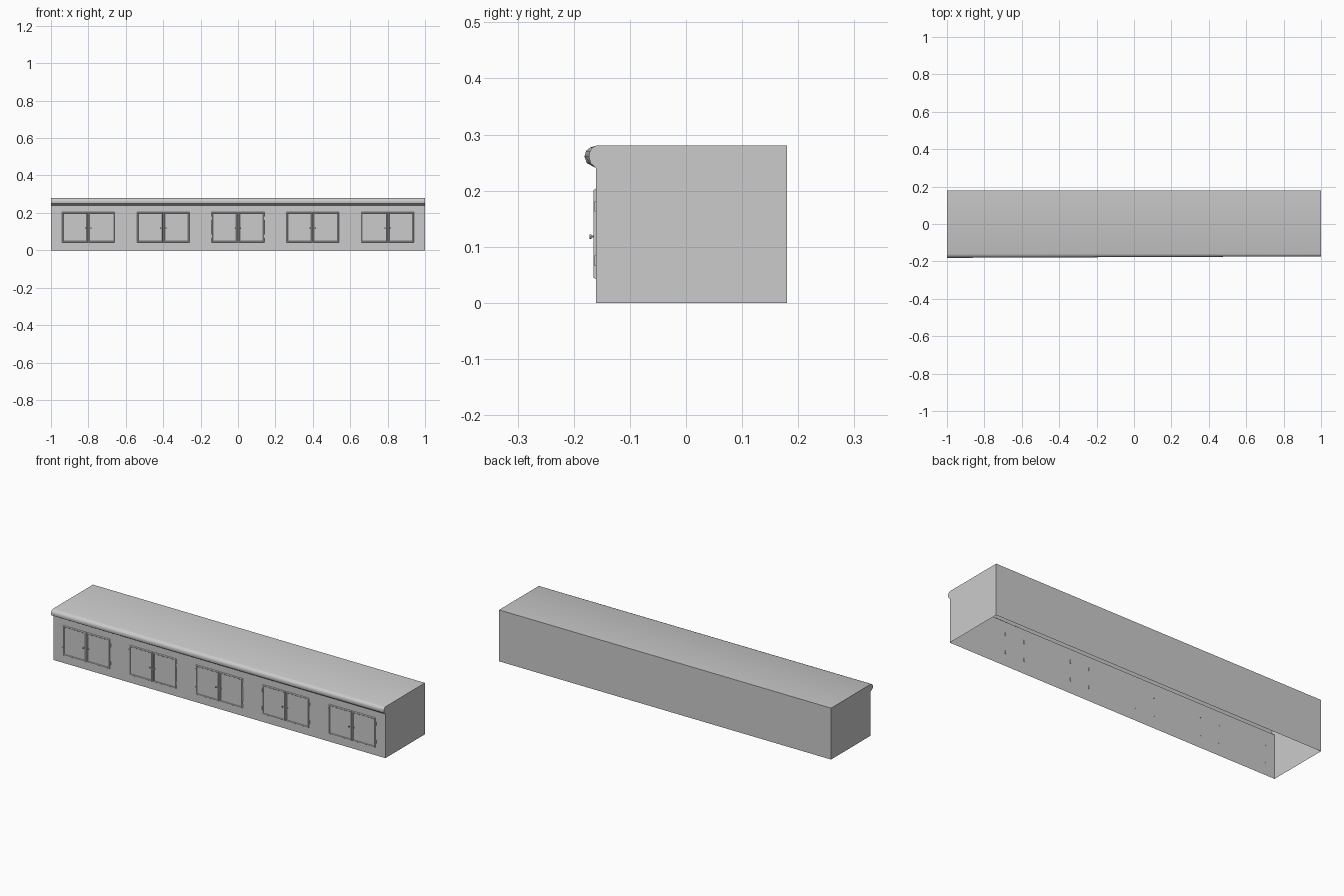
import bpy, bmesh
from mathutils import Matrix

cube = bpy.data.objects.get("Cube")
if cube:
    bpy.data.objects.remove(cube, do_unlink=True)

grey = bpy.data.materials.new("plain grey")
grey.use_nodes = True
grey.diffuse_color = (0.6, 0.6, 0.6, 1)
grey.node_tree.nodes["Principled BSDF"].inputs["Base Color"].default_value = (0.6, 0.6, 0.6, 1)

FRONT, BACK, TOP = -0.16, 0.18, 0.28


def finish(name, bm, angle=0.6):
    bmesh.ops.recalc_face_normals(bm, faces=bm.faces)
    mesh = bpy.data.meshes.new(name)
    bm.to_mesh(mesh)
    bm.free()
    mesh.materials.append(grey)
    ob = bpy.data.objects.new(name, mesh)
    bpy.context.collection.objects.link(ob)
    bpy.ops.object.select_all(action='DESELECT')
    ob.select_set(True)
    bpy.context.view_layer.objects.active = ob
    bpy.ops.object.shade_smooth_by_angle(angle=angle)
    return ob


def box(bm, x0, x1, y0, y1, z0, z1):
    size = Matrix.Diagonal((x1 - x0, y1 - y0, z1 - z0, 1))
    centre = Matrix.Translation(((x0 + x1) / 2, (y0 + y1) / 2, (z0 + z1) / 2))
    return bmesh.ops.create_cube(bm, size=1, matrix=centre @ size)["verts"]


# Hollow counter, open underneath, with a rounded nosing that tapers lengthwise
nosing = [(0.5, 0.277), (0.85, 0.271), (1, 0.261), (0.8, 0.249), (0, 0.24)]
bm = bmesh.new()
ends = []
for x, reach in ((-1, 0.021), (1, 0.013)):
    profile = [(BACK, 0), (BACK, TOP), (FRONT, TOP)]
    profile += [(FRONT - reach * out, z) for out, z in nosing] + [(FRONT, 0)]
    ends.append([bm.verts.new((x, y, z)) for y, z in profile])
    bm.faces.new(ends[-1])
left, right = ends
for i in range(len(left) - 1):
    bm.faces.new((left[i], left[i + 1], right[i + 1], right[i]))
finish("counter_shell", bm)


# One door: raised slab with chamfered edge, and a recessed centre panel
def door(name, x0, x1):
    bm = bmesh.new()
    verts = box(bm, x0, x1, FRONT - 0.005, FRONT, 0.042, 0.204)
    bm.faces.ensure_lookup_table()
    face = min(bm.faces, key=lambda f: f.calc_center_median().y)
    for v in face.verts:
        v.co.x += 0.003 if v.co.x < (x0 + x1) / 2 else -0.003
        v.co.z += 0.003 if v.co.z < 0.1 else -0.003
    bmesh.ops.inset_region(bm, faces=[face], thickness=0.004)
    bmesh.ops.inset_region(bm, faces=[face], thickness=0.003, depth=-0.003)
    finish(name, bm, 0.4)


def knob(name, x):
    bm = bmesh.new()
    for y, radius, depth in ((-0.166, 0.002, 0.008), (-0.170, 0.004, 0.004)):
        turn = Matrix.Translation((x, y, 0.118)) @ Matrix.Rotation(1.5708, 4, 'X')
        bmesh.ops.create_cone(bm, cap_ends=True, segments=8, radius1=radius,
                              radius2=radius, depth=depth, matrix=turn)
    finish(name, bm)


# Hinge pair: the leaves pass through the front panel to the inside
def hinges(name, x):
    bm = bmesh.new()
    for z in (0.075, 0.172):
        box(bm, x - 0.003, x + 0.003, FRONT - 0.003, FRONT + 0.002, z - 0.009, z + 0.009)
    finish(name, bm)


# Five double-door cupboards along the front
for i in range(5):
    cx = -0.8 + 0.4 * i
    for side, label in ((-1, "right"), (1, "left")):
        edges = sorted((cx + side * 0.002, cx + side * 0.141))
        door(f"door_{label}_{i + 1}", *edges)
        knob(f"knob_{label}_{i + 1}", cx + side * 0.014)
        hinges(f"hinges_{label}_{i + 1}", cx + side * 0.143)
